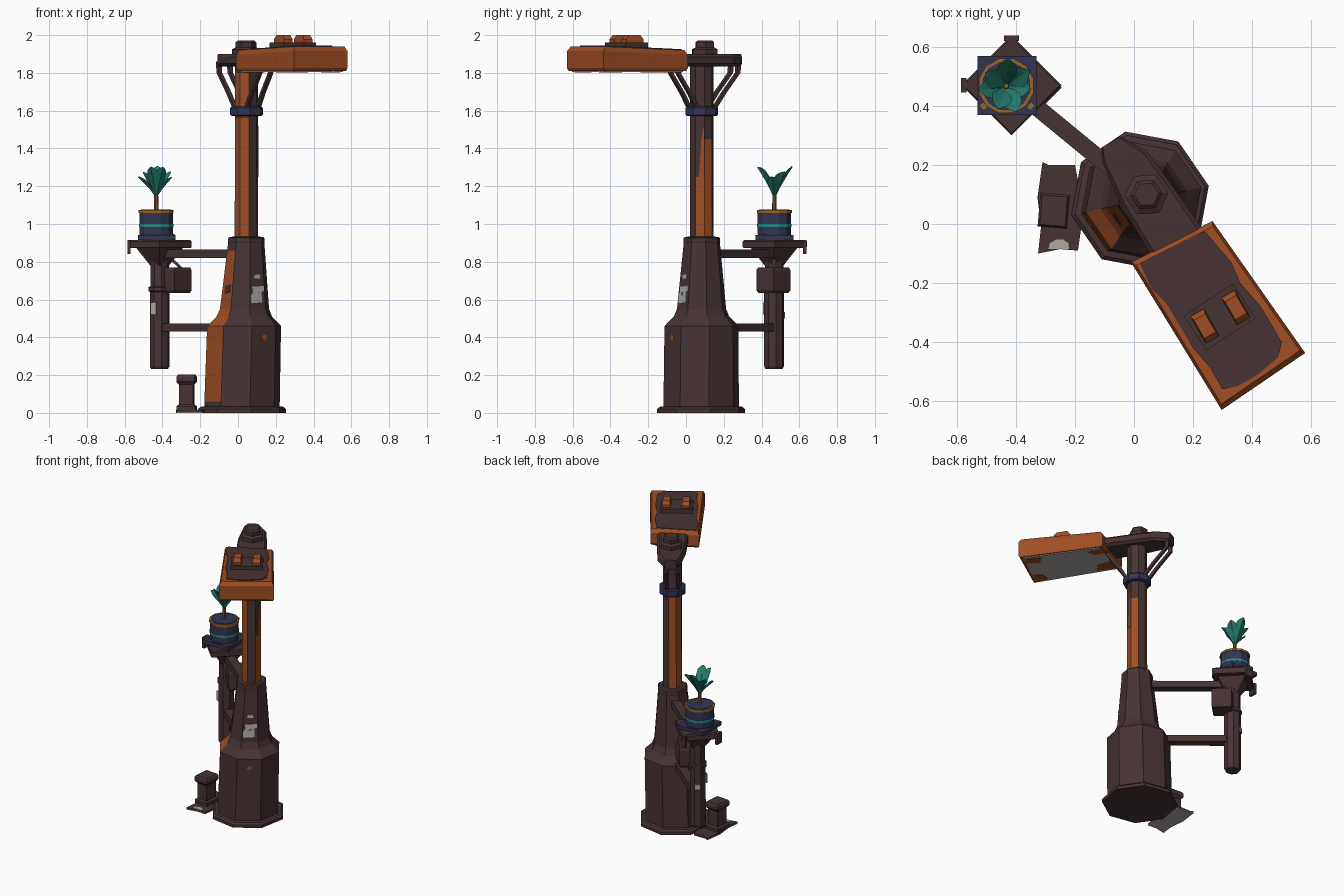
import bpy, bmesh, math
from mathutils import Vector

if "Cube" in bpy.data.objects:
    bpy.data.objects.remove(bpy.data.objects["Cube"])

def mat(name, r, g, b):
    m = bpy.data.materials.new(name)
    m.diffuse_color = (r, g, b, 1)
    m.use_nodes = True
    m.node_tree.nodes["Principled BSDF"].inputs["Base Color"].default_value = m.diffuse_color
    return m

BROWN = mat("dark_brown", .062, .033, .034)
RUST = mat("rust_orange", .35, .075, .018)
NAVY = mat("navy", .032, .036, .085)
TEAL = mat("leaf_teal", .018, .21, .155)
STRIPE = mat("stripe_teal", .02, .27, .22)
GOLD = mat("gold", .31, .13, .025)
STEM = mat("stem_brown", .2, .075, .025)
GREY = mat("pale_grey", .42, .4, .37)

def make(name, verts, faces, mats, rule=None):
    me = bpy.data.meshes.new(name)
    me.from_pydata([tuple(v) for v in verts], [], faces)
    for m in mats if isinstance(mats, (list, tuple)) else [mats]:
        me.materials.append(m)
    if rule:
        for p in me.polygons:
            p.material_index = rule(p.index, p.center)
    bm = bmesh.new()
    bm.from_mesh(me)
    bmesh.ops.recalc_face_normals(bm, faces=bm.faces)
    bm.to_mesh(me)
    bm.free()
    ob = bpy.data.objects.new(name, me)
    bpy.context.collection.objects.link(ob)
    return ob

def loft(name, rings, mats, rule=None):
    n = len(rings[0])
    faces = [(j*n+i, j*n+(i+1) % n, (j+1)*n+(i+1) % n, (j+1)*n+i)
             for j in range(len(rings)-1) for i in range(n)]
    faces += [tuple(range(n)), tuple(range((len(rings)-1)*n, len(rings)*n))]
    return make(name, [v for r in rings for v in r], faces, mats, rule)

def ring(c, r, z, n=8, a0=12):
    return [(c[0]+r*math.cos(math.radians(a0+360*i/n)),
             c[1]+r*math.sin(math.radians(a0+360*i/n)), z) for i in range(n)]

def lathe(name, c, prof, m, n=8, a0=12, rule=None):
    return loft(name, [ring(c, r, z, n, a0) for r, z in prof], m, rule)

def prism(name, pts, z0, z1, m):
    return loft(name, [[(x, y, z0) for x, y in pts], [(x, y, z1) for x, y in pts]], m)

def bar(name, p, q, w, h, m):
    p, q = Vector(p), Vector(q)
    d = (q-p).normalized()
    s = d.cross(Vector((0, 0, 1))).normalized()*w/2
    u = s.cross(d).normalized()*h/2
    return loft(name, [[e+s+u, e-s+u, e-s-u, e+s-u] for e in (p, q)], m)

def rect(cx, cy, w, d, deg=0):
    c, s = math.cos(math.radians(deg)), math.sin(math.radians(deg))
    return [(cx+x*c-y*s, cy+x*s+y*c) for x, y in
            ((-w/2, -d/2), (w/2, -d/2), (w/2, d/2), (-w/2, d/2))]

# --- octagonal column: radius profile, slightly leaning centre line ---
PROF = [(.238, 0), (.238, .02), (.225, .032), (.204, .035), (.204, .06), (.2, .46),
        (.185, .475), (.15, .51), (.133, .55), (.102, .86), (.098, .9), (.1, .905),
        (.098, .925), (.09, .932), (.064, .933), (.063, 1.25), (.063, 1.45), (.063, 1.56),
        (.063, 1.62), (.063, 1.8), (.063, 1.9)]

def axis(z):
    t = min(z, .95)/.95
    return (.02+.025*t, .08+.004*t)

def radius(z):
    for (r0, z0), (r1, z1) in zip(PROF, PROF[1:]):
        if z0 <= z <= z1:
            return r0+(r1-r0)*(z-z0)/(z1-z0)
    return .063

# rust: face number around the octagon -> height ranges
RUSTY = {4: [(.05, .5), (.52, .87), (.935, 1.57), (1.62, 1.8)], 5: [(.935, 1.57), (1.62, 1.8)],
         3: [(.935, 1.57)], 2: [(.935, 1.57)], 0: [(.935, 1.46)], 7: [(.935, 1.25)]}

def column_rule(i, c):
    return int(i < 8*(len(PROF)-1) and any(a < c.z < b for a, b in RUSTY.get(i % 8, [])))

loft("column", [ring(axis(z), r, z) for r, z in PROF], [BROWN, RUST], column_rule)

def decal(name, ang, pts, m):
    """Thin plate on one column face; pts are (sideways, height)."""
    a = math.radians(ang)
    def at(u, z, off):
        c, d = axis(z), radius(z)*.924+off
        return (c[0]+d*math.cos(a)-u*math.sin(a), c[1]+d*math.sin(a)+u*math.cos(a), z)
    loft(name, [[at(u, z, o) for u, z in pts] for o in (-.002, .003)], m)

decal("worn_label", 304.5, [(-.042, .58), (.03, .585), (.025, .64), (.045, .65), (.04, .672),
      (-.035, .668), (-.03, .64), (-.045, .62)], GREY)
decal("label_hole", 304.5, [(-.016, .618), (.01, .618), (.01, .64), (-.016, .64)], BROWN)
decal("small_label", 304.5, [(-.02, .712), (.02, .712), (.015, .735), (-.02, .73)], GREY)
decal("rust_spot", 304.5, [(-.014, .39), (.012, .385), (.018, .41), (-.01, .415)], RUST)
decal("scuff", 214.5, [(-.02, .63), (.025, .64), (.025, .68), (-.02, .675)], BROWN)
decal("rust_streak", 349.5, [(-.004, 1.25), (.022, 1.25), (.022, 1.52), (.008, 1.45)], RUST)

# --- collar, top cap, lamp arm ---
TOP = (.045, .084)
lathe("collar", TOP, [(.08, 1.572), (.088, 1.578), (.088, 1.615), (.08, 1.622)], NAVY)
lathe("top_cap", (.042, .1), [(.075, 1.89), (.075, 1.925), (.055, 1.935), (.055, 1.962), (.042, 1.972)],
      BROWN, 6, 4)
E = Vector((math.cos(math.radians(-56)), math.sin(math.radians(-56)), 0))
N = Vector((-E.y, E.x, 0))

def loc(e, n, z):
    return Vector((TOP[0], TOP[1], z))+E*e+N*n

ARM = [(-.232, -.03), (-.225, .045), (-.136, .09), (-.03, .095), (.24, .1), (.24, -.1),
       (-.03, -.085), (-.19, -.055)]
loft("lamp_arm", [[loc(e, n*s, z) for e, n in ARM] for z, s in ((1.835, .8), (1.85, 1), (1.885, 1), (1.9, .85))],
     BROWN)
for s in (-1, 1):
    for k, path in enumerate(([(-.06, 1.62), (-.12, 1.70), (-.205, 1.80), (-.21, 1.86)],
                              [(.06, 1.62), (.1, 1.69), (.17, 1.79), (.19, 1.83)])):
        w = .011
        loft("arm_brace", [[loc(e+a*w, s*.035+b*w, z) for a, b in ((-1, -1), (1, -1), (1, 1), (-1, 1))]
                           for e, z in path], BROWN)

# --- lamp head ---
HEAD = [(-.01, -.13), (.297, -.63), (.58, -.437), (.266, .01)]
HC = (.283, -.297)

def head(z_back, z_front, s):
    return [(HC[0]+(x-HC[0])*s, HC[1]+(y-HC[1])*s, z_front if i in (1, 2) else z_back)
            for i, (x, y) in enumerate(HEAD)]

loft("lamp_head", [head(1.81, 1.81, .97), head(1.825, 1.825, 1), head(1.895, 1.915, 1),
                   head(1.92, 1.94, .94)], RUST)
TOPPATCH = [(.02, -.135), (.06, -.22), (.11, -.27), (.2, -.42), (.26, -.49), (.3, -.56), (.35, -.55),
            (.42, -.51), (.49, -.45), (.5, -.4), (.43, -.28), (.36, -.2), (.33, -.13), (.24, -.025)]

def top_z(x, y):
    return 1.92+.02*max(0, min(1, ((x-.13)*E.x+(y+.06)*E.y)/.5))

loft("lamp_top_plate", [[(x, y, top_z(x, y)+o) for x, y in TOPPATCH] for o in (-.01, .004)], BROWN)
prism("lamp_light_panel", [p[:2] for p in head(0, 0, .92)], 1.805, 1.812, GREY)
for pts in ([(.3, -.59), (.37, -.54), (.33, -.5), (.27, -.52)], [(.5, -.46), (.54, -.42), (.47, -.34), (.44, -.39)],
            [(.03, -.14), (.1, -.24), (.14, -.19), (.11, -.1)], [(.2, -.02), (.25, -.02), (.3, -.1), (.24, -.1)]):
    prism("panel_rust", pts, 1.801, 1.808, RUST)
prism("handle_plate", rect(.29, -.315, .2, .14, 33), 1.93, 1.962, BROWN)
for x, y in ((.24, -.346), (.345, -.283)):
    lo, hi = rect(x, y, .052, .105, 30), rect(x, y, .044, .07, 30)
    loft("handle", [[(a, b, 1.95) for a, b in lo], [(a, b, 1.978) for a, b in lo],
                    [(a, b, 2.0) for a, b in hi]], RUST)

# --- side bracket: bars, post, box, diamond tray ---
P = (-.415, .466)
for z in (.843, .452):
    bar("bracket_bar", (P[0], P[1], z), (.0, .125, z), .058, .044, BROWN)
lathe("hanging_post", P, [(.045, .232), (.053, .245), (.053, .64), (.06, .645), (.06, .665),
                          (.05, .67), (.05, .85)], BROWN)
lathe("tray_bracket", P, [(.05, .78), (.065, .8), (.125, .875)], BROWN, 4, 0)
lathe("post_box", (-.335, .463), [(.08, .635), (.09, .65), (.09, .755), (.082, .77)], BROWN, 4, 0)
bar("box_strut", (-.37, .466, .83), (-.3, .466, .765), .02, .015, BROWN)
lathe("diamond_tray", (-.415, .47), [(.165, .872), (.17, .878), (.17, .908), (.162, .916)], BROWN, 4, 0)
prism("tray_clip_left", rect(-.577, .47, .018, .05), .84, .915, BROWN)
prism("tray_clip_back", rect(-.415, .629, .05, .018), .84, .915, BROWN)
for a in (200, 250):
    c = (P[0]+.0505*math.cos(math.radians(a)), P[1]+.0505*math.sin(math.radians(a)))
prism("post_label", rect(-.447, .421, .035, .006, -33), .52, .585, GREY)
prism("post_label_back", rect(-.446, .511, .035, .006, 34), .5, .535, GREY)

# --- potted plant ---
Q = (-.433, .468)
prism("pot_saucer", rect(-.43, .469, .2, .2), .916, .942, NAVY)
for sx in (-1, 1):
    prism("saucer_corner", rect(-.43+sx*.08, .469-.07, .02, .016, 45*sx), .938, .946, GOLD)
lathe("pot", Q, [(.09, .94), (.092, .95), (.092, 1.06)], NAVY, 12, 15)
lathe("pot_stripe", Q, [(.0945, .984), (.0945, .999)], STRIPE, 12, 15)
lathe("pot_rim", Q, [(.096, 1.058), (.096, 1.073)], GOLD, 12, 15)
lathe("pot_soil", Q, [(.084, 1.06), (.084, 1.077)], NAVY, 12, 15)
lathe("plant_stem", Q, [(.013, 1.07), (.01, 1.19), (.012, 1.2)], STEM, 6)
lathe("plant_heart", Q, [(.012, 1.195), (.008, 1.21)], GOLD, 6)

for k in range(7):
    a = math.radians(90+360*k/7+(6 if k % 2 else -4))
    out, side = Vector((math.cos(a), math.sin(a), 0)), Vector((-math.sin(a), math.cos(a), 0))
    lift = .085+.065*abs(math.sin(a))
    reach = .094-.012*(k % 2)
    rings = []
    for t, w in ((0, .006), (.25, .022), (.55, .035), (.8, .029), (.94, .014), (1, .003)):
        c = Vector((Q[0], Q[1], 1.155))+out*(.008+(reach-.008)*t)+Vector((0, 0, lift*t**.85))
        nrm = (Vector((0, 0, 1))*.55-out*.8)
        rings.append([c+side*w+nrm*w*.35, c+nrm*.004, c-side*w+nrm*w*.35, c-nrm*.004])
    loft("leaf", rings, TEAL)

# --- scrap sheet and stub post on the ground ---
SHEET = [(-.31, .21), (-.29, .2), (-.2, .2), (-.17, .05), (-.19, -.09), (-.25, -.085), (-.325, -.1),
         (-.315, -.01), (-.327, .09)]
prism("ground_sheet_base", SHEET, 0, .004, GREY)
prism("ground_sheet", SHEET, .004, .014, BROWN)
prism("sheet_patch", [(-.29, -.085), (-.22, -.085), (-.222, -.065), (-.24, -.053), (-.265, -.053),
                      (-.285, -.065)], .012, .017, GREY)
loft("stub_post", [[(x, y, z) for x, y in rect(-.272, .045, w, d, -5)] for z, w, d in
                   ((.01, .1, .11), (.035, .1, .11), (.045, .075, .09), (.15, .075, .09),
                    (.165, .1, .115), (.19, .1, .115), (.202, .085, .1))], BROWN)
